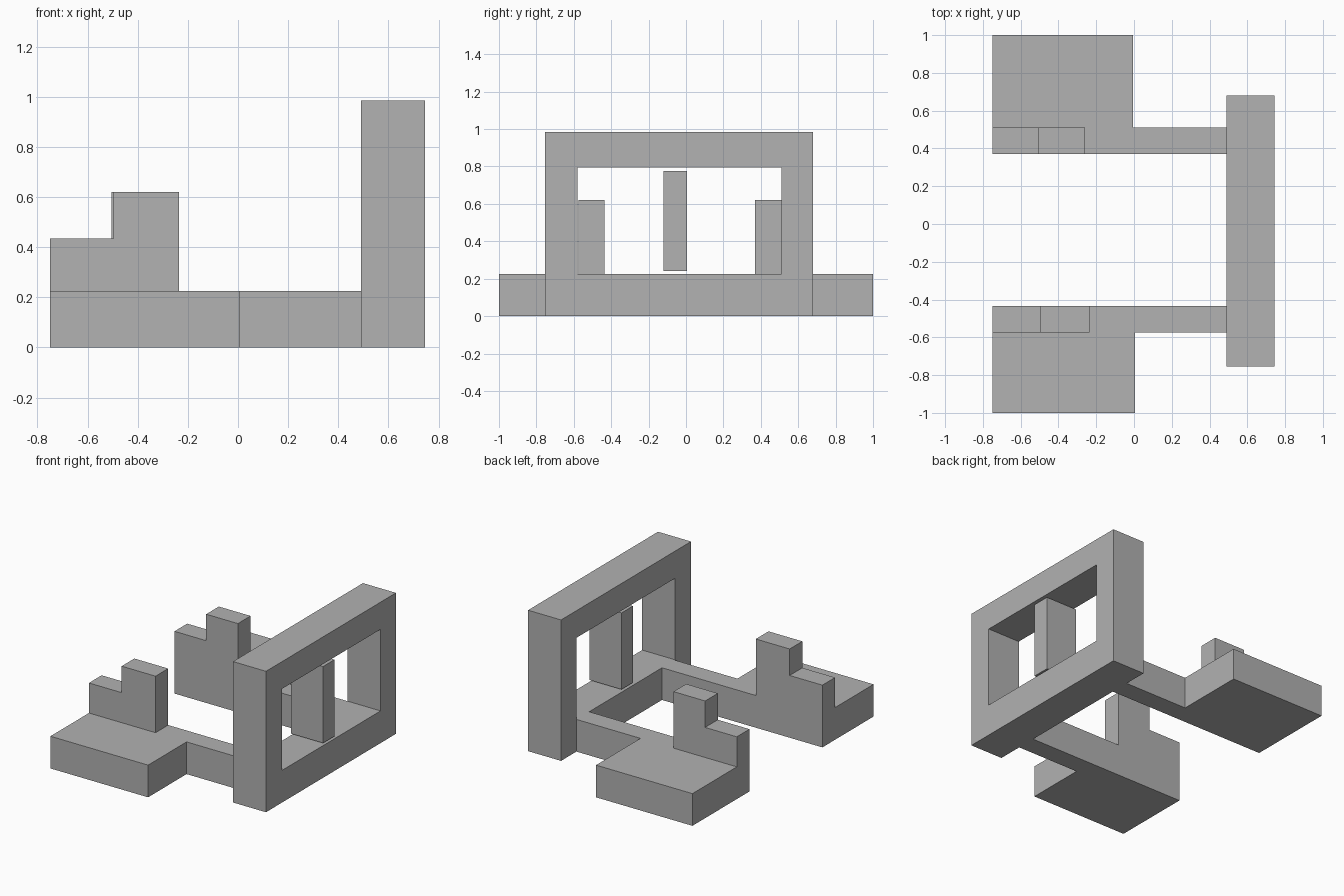
import bpy
import bmesh
from mathutils import Vector

cube = bpy.data.objects.get("Cube")
if cube:
    bpy.data.objects.remove(cube, do_unlink=True)

grey = bpy.data.materials.new("plain grey")
grey.use_nodes = True
grey.diffuse_color = (0.445, 0.445, 0.445, 1)
grey.node_tree.nodes["Principled BSDF"].inputs["Base Color"].default_value = grey.diffuse_color


def finish(name, bm):
    bmesh.ops.recalc_face_normals(bm, faces=bm.faces)
    mesh = bpy.data.meshes.new(name)
    bm.to_mesh(mesh)
    bm.free()
    mesh.materials.append(grey)
    obj = bpy.data.objects.new(name, mesh)
    bpy.context.collection.objects.link(obj)
    return obj


def prism(name, points, offset):
    """Extrude a flat outline of 3D points along an offset."""
    bm = bmesh.new()
    face = bm.faces.new([bm.verts.new(p) for p in points])
    extruded = bmesh.ops.extrude_face_region(bm, geom=[face], use_keep_orig=True)
    moved = [v for v in extruded["geom"] if isinstance(v, bmesh.types.BMVert)]
    bmesh.ops.translate(bm, verts=moved, vec=Vector(offset))
    return finish(name, bm)


def window_frame(name, x0, x1, outer, inner):
    """Rectangular frame in the YZ plane; rectangles are (y0, y1, z0, z1)."""
    bm = bmesh.new()

    def ring(x, rect):
        y0, y1, z0, z1 = rect
        return [bm.verts.new((x, y, z)) for y, z in ((y0, z0), (y1, z0), (y1, z1), (y0, z1))]

    rings = [ring(x0, outer), ring(x1, outer), ring(x1, inner), ring(x0, inner)]
    for i, a in enumerate(rings):
        b = rings[(i + 1) % 4]
        for j in range(4):
            k = (j + 1) % 4
            bm.faces.new((a[j], a[k], b[k], b[j]))
    return finish(name, bm)


BASE = 0.225      # height of the arms and pads
STEP = 0.435      # low part of each block
TOP = 0.62        # high part of each block
BACK = -0.75      # free end of the arms
FRAME = 0.49      # inner face of the frame

# Upright frame with its floating centre bar
window_frame("upright_frame", FRAME, 0.745, (-0.755, 0.68, 0, 0.985), (-0.58, 0.51, BASE, 0.795))
prism("centre_bar",
      [(0.495, -0.12, 0.24), (0.742, -0.12, 0.24), (0.742, 0.005, 0.24), (0.495, 0.005, 0.24)],
      (0, 0, 0.535))

# Each side: arm with a wide pad, and a stepped block on the arm
# (name, inner y, outer arm y, pad y, pad end x, block step x, block end x)
sides = [
    ("front", -0.435, -0.575, -1.0, 0.005, -0.497, -0.235),
    ("rear", 0.37, 0.51, 1.0, -0.005, -0.505, -0.26),
]
for name, inner, outer, pad, pad_x, step_x, end_x in sides:
    plan = [(BACK, inner), (FRAME, inner), (FRAME, outer),
            (pad_x, outer), (pad_x, pad), (BACK, pad)]
    prism(name + "_arm_and_pad", [(x, y, 0) for x, y in plan], (0, 0, BASE))

    side = [(BACK, BASE), (end_x, BASE), (end_x, TOP),
            (step_x, TOP), (step_x, STEP), (BACK, STEP)]
    prism(name + "_stepped_block", [(x, inner, z) for x, z in side], (0, outer - inner, 0))
